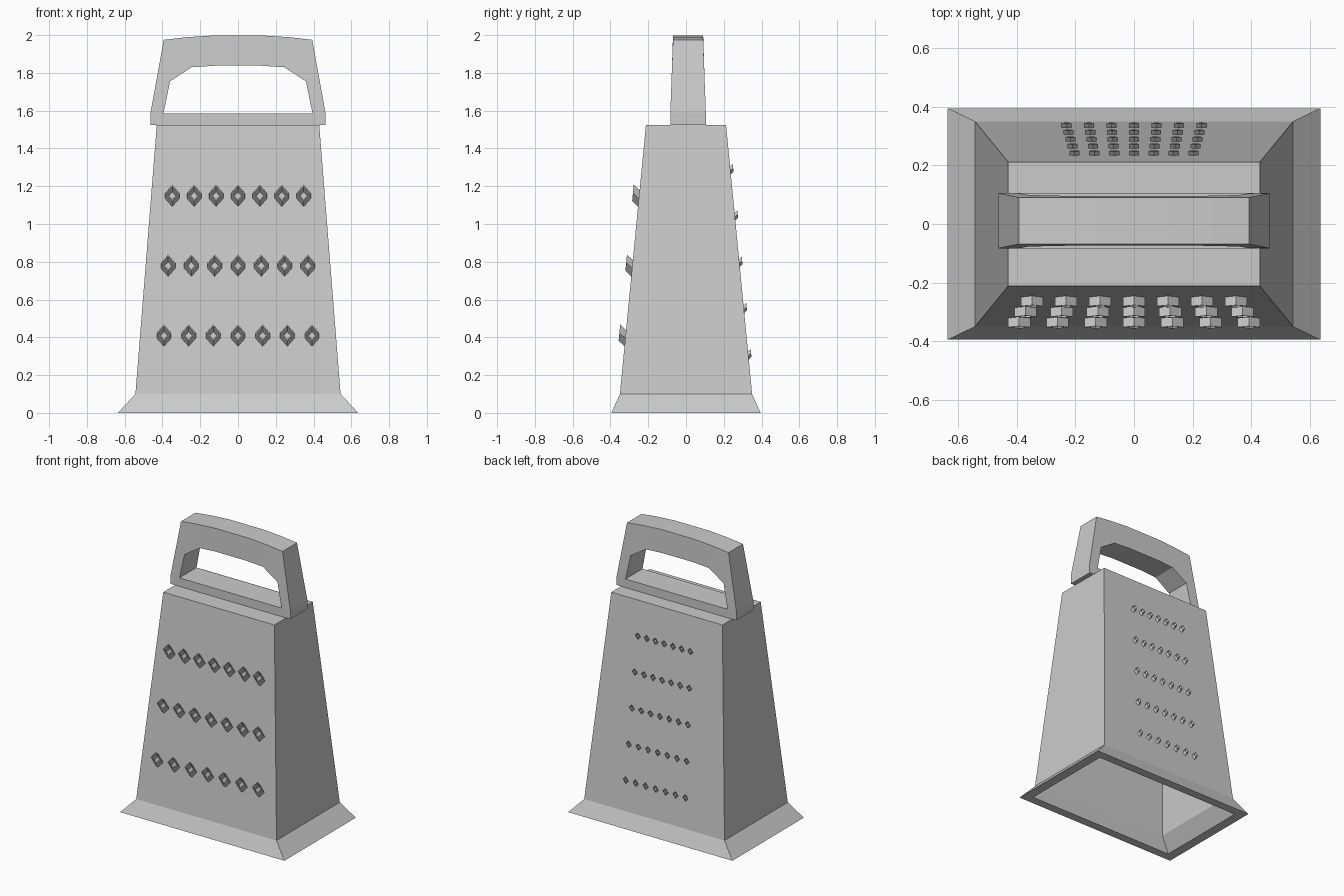
import bpy, bmesh
from mathutils import Vector

cube = bpy.data.objects.get("Cube")
if cube:
    bpy.data.objects.remove(cube, do_unlink=True)

steel = bpy.data.materials.new("light_grey_steel")
steel.use_nodes = True
GREY = (0.6, 0.6, 0.6, 1)
steel.diffuse_color = GREY
steel.node_tree.nodes["Principled BSDF"].inputs["Base Color"].default_value = GREY


def finish(name, bm):
    bmesh.ops.recalc_face_normals(bm, faces=bm.faces)
    mesh = bpy.data.meshes.new(name)
    bm.to_mesh(mesh)
    bm.free()
    mesh.materials.append(steel)
    obj = bpy.data.objects.new(name, mesh)
    bpy.context.collection.objects.link(obj)
    return obj


def add_loop(bm, points):
    return [bm.verts.new(p) for p in points]


def bridge(bm, a, b):
    n = len(a)
    for i in range(n):
        j = (i + 1) % n
        bm.faces.new((a[i], a[j], b[j], b[i]))


# Hollow tapered body with a flared foot: outer wall up, lid, inner wall and lid
def rect(hx, hy, z):
    return [(-hx, -hy, z), (hx, -hy, z), (hx, hy, z), (-hx, hy, z)]


bm = bmesh.new()
sections = [(0.40, 0.18, 1.49), (0.50, 0.31, 0.10), (0.57, 0.335, 0),
            (0.636, 0.395, 0), (0.543, 0.35, 0.10), (0.43, 0.212, 1.525)]
loops = [add_loop(bm, rect(*s)) for s in sections]
for lower, upper in zip(loops, loops[1:]):
    bridge(bm, lower, upper)
bm.faces.new(loops[0])
bm.faces.new(loops[-1])
finish("body", bm)

# Handle: arched frame, thinner towards the top
half_outer = [(0.463, 1.525), (0.463, 1.59), (0.393, 1.975), (0.27, 1.989), (0.13, 1.998)]
half_inner = [(0.395, 1.585), (0.385, 1.632), (0.36, 1.755), (0.245, 1.83), (0.12, 1.838)]


def mirrored(half):
    return half + [(-x, z) for x, z in reversed(half)]


def handle_side(profile, side):
    points = []
    for x, z in profile:
        t = max(0, min(1, (z - 1.59) / 0.385))
        points.append((x, 0.011 + side * (0.094 - 0.014 * t), z))
    return points


bm = bmesh.new()
rings = {(k, s): add_loop(bm, handle_side(mirrored(p), s))
         for k, p in (("out", half_outer), ("in", half_inner)) for s in (-1, 1)}
bridge(bm, rings["out", -1], rings["out", 1])
bridge(bm, rings["in", -1], rings["in", 1])
for s in (-1, 1):
    bridge(bm, rings["out", s], rings["in", s])
finish("handle", bm)


# Grating teeth: slanted diamond tubes rising out of the wall
def wall_y(z):
    return 0.212 + 0.138 * (1.525 - z) / 1.425


def add_tooth(bm, x, z, side, size):
    def diamond(scale, dz, out):
        points = []
        for dx, h in ((0.038, 0), (0, 0.043), (-0.038, 0), (0, -0.043)):
            pz = z + size * (dz + h * scale)
            points.append(Vector((x + size * dx * scale, side * (wall_y(pz) + size * out), pz)))
        return add_loop(bm, points)

    base, tip = diamond(1, -0.018, -0.004), diamond(1, 0.015, 0.034)
    hole_tip, hole_base = diamond(0.8, 0.015, 0.034), diamond(0.8, -0.018, -0.004)
    for a, b in ((base, tip), (tip, hole_tip), (hole_tip, hole_base), (hole_base, base)):
        bridge(bm, a, b)


def grate(name, rows, side, size):
    bm = bmesh.new()
    for z, reach in rows:
        for i in range(-3, 4):
            add_tooth(bm, i * reach / 3, z, side, size)
    finish(name, bm)


grate("coarse_teeth", [(1.15, 0.348), (0.78, 0.37), (0.41, 0.392)], -1, 1)
grate("fine_teeth", [(1.29 - 0.245 * i, 0.203 + 0.007 * i) for i in range(5)], 1, 0.46)
